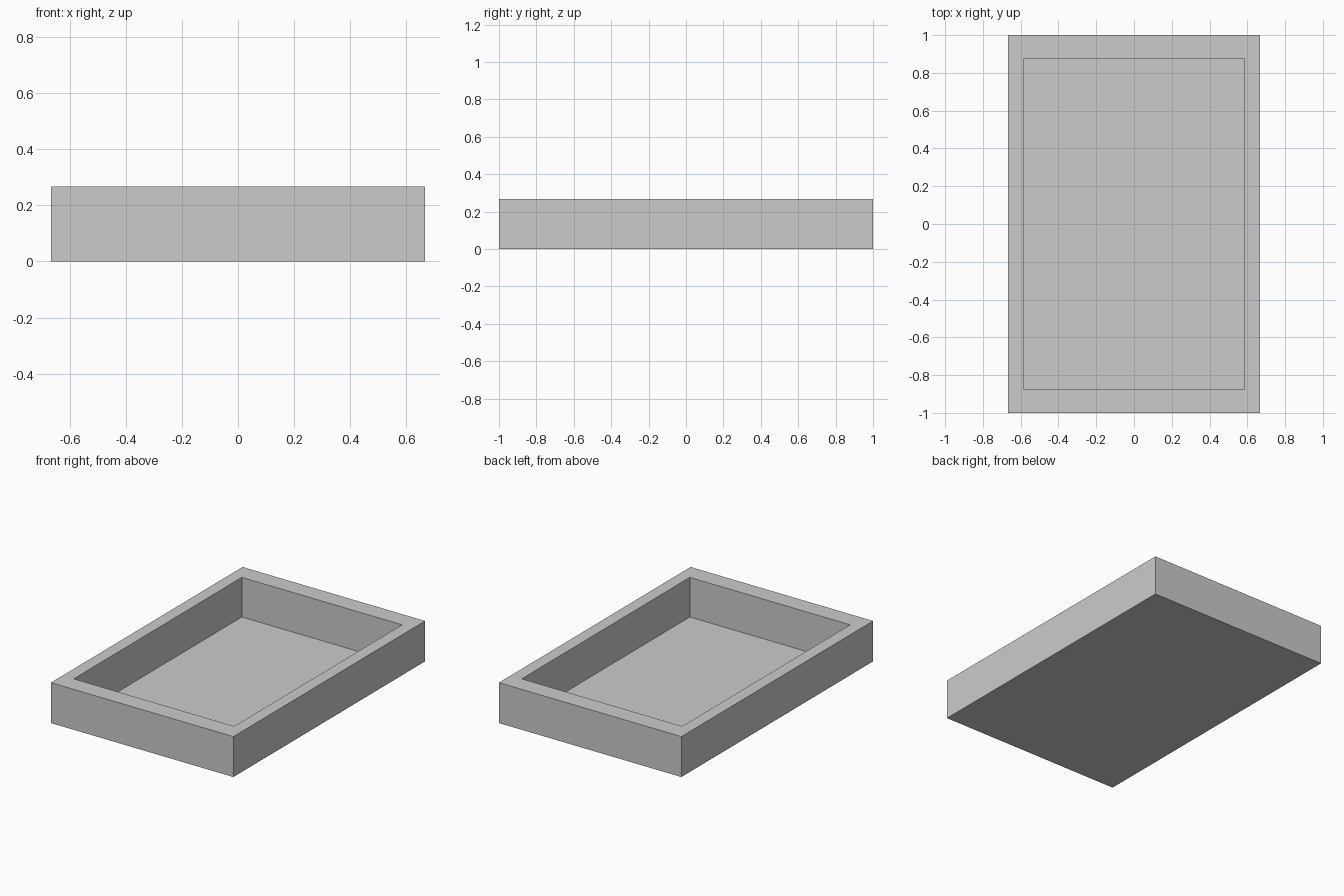
import bpy, bmesh

if "Cube" in bpy.data.objects:
    bpy.data.objects.remove(bpy.data.objects["Cube"])

HALF_X, HALF_Y, HEIGHT = 0.6667, 1.0, 0.267   # outer size
INNER_X, INNER_Y = 0.586, 0.877               # opening half size
FLOOR = 0.005                                 # thin base


def ring(bm, hx, hy, z):
    return [bm.verts.new((sx * hx, sy * hy, z))
            for sx, sy in ((-1, -1), (1, -1), (1, 1), (-1, 1))]


# Open tray: outer skin, flat rim, vertical inner walls and floor
bm = bmesh.new()
rings = [ring(bm, HALF_X, HALF_Y, 0), ring(bm, HALF_X, HALF_Y, HEIGHT),
         ring(bm, INNER_X, INNER_Y, HEIGHT), ring(bm, INNER_X, INNER_Y, FLOOR)]
for a, b in zip(rings, rings[1:]):
    for i in range(4):
        j = (i + 1) % 4
        bm.faces.new((a[i], a[j], b[j], b[i]))
bm.faces.new(rings[0][::-1])
bm.faces.new(rings[-1])
bmesh.ops.recalc_face_normals(bm, faces=bm.faces)

mesh = bpy.data.meshes.new("tray")
bm.to_mesh(mesh)
bm.free()
bpy.context.collection.objects.link(bpy.data.objects.new("tray", mesh))
